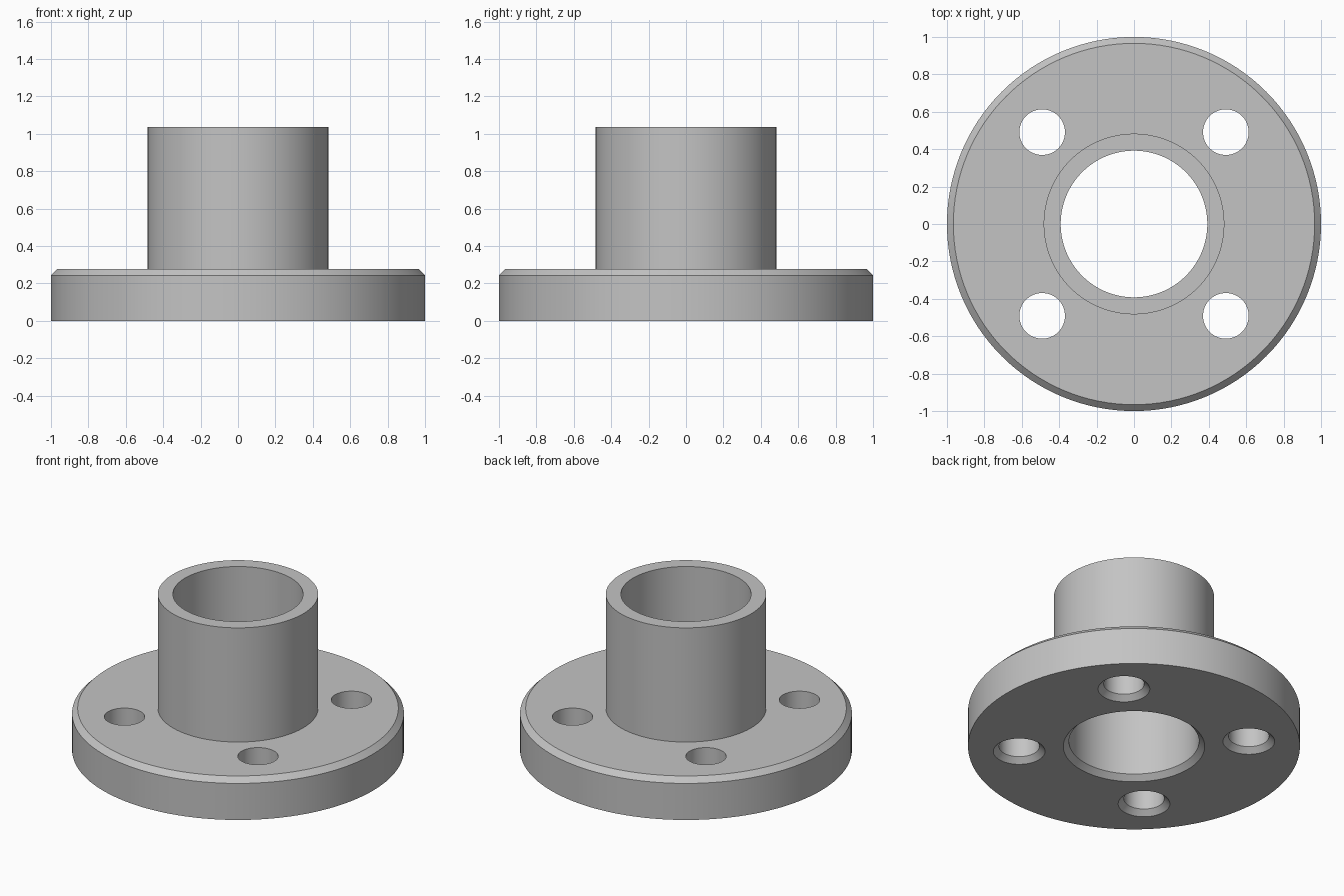
import bpy
import bmesh
from math import cos, sin, tau

cube = bpy.data.objects.get("Cube")
if cube:
    bpy.data.objects.remove(cube, do_unlink=True)

metal = bpy.data.materials.new("plain grey metal")
metal.use_nodes = True
grey = (0.55, 0.55, 0.55, 1)
metal.diffuse_color = grey
metal.node_tree.nodes["Principled BSDF"].inputs["Base Color"].default_value = grey


def add_lathe(bm, profile, segments, centre=(0, 0)):
    """Revolve a closed (radius, height) profile; radius 0 becomes a pole cap."""
    rings = []
    for r, z in profile:
        rings.append([bm.verts.new((centre[0] + r * cos(tau * i / segments),
                                    centre[1] + r * sin(tau * i / segments), z))
                      for i in range(segments)])
    return rings


def bridge(bm, lower, upper):
    n = len(lower)
    for i in range(n):
        j = (i + 1) % n
        bm.faces.new((lower[i], lower[j], upper[j], upper[i]))


def finish(bm, name):
    bmesh.ops.recalc_face_normals(bm, faces=bm.faces)
    mesh = bpy.data.meshes.new(name)
    bm.to_mesh(mesh)
    bm.free()
    mesh.materials.append(metal)
    obj = bpy.data.objects.new(name, mesh)
    bpy.context.collection.objects.link(obj)
    return obj


# Flange and hollow tube turned as one piece, with chamfered rim and bore mouth
BORE, TUBE, RIM, CHAMFER = 0.392, 0.483, 1.0, 0.034
TOP, DECK = 1.036, 0.277
profile = [(BORE + CHAMFER, 0), (RIM, 0), (RIM, DECK - CHAMFER),
           (RIM - CHAMFER, DECK), (TUBE, DECK), (TUBE, TOP),
           (BORE, TOP), (BORE, CHAMFER)]
bm = bmesh.new()
rings = add_lathe(bm, profile, 128)
for k, ring in enumerate(rings):
    bridge(bm, ring, rings[(k + 1) % len(rings)])
flange = finish(bm, "flanged_tube")

# Four bolt holes, each countersunk from below
HOLE, OFFSET, OVER = 0.122, 0.491, 0.05
bm = bmesh.new()
for sx in (-1, 1):
    for sy in (-1, 1):
        rings = add_lathe(bm, [(HOLE + CHAMFER + OVER, -OVER), (HOLE, CHAMFER),
                               (HOLE, DECK + OVER)], 64, (sx * OFFSET, sy * OFFSET))
        for low, high in zip(rings, rings[1:]):
            bridge(bm, low, high)
        bm.faces.new(rings[0])
        bm.faces.new(rings[-1])
cutter = finish(bm, "bolt_hole_cutter")
cutter.hide_render = True

cut = flange.modifiers.new("bolt holes", "BOOLEAN")
cut.operation = "DIFFERENCE"
cut.solver = "EXACT"
cut.object = cutter

bpy.ops.object.select_all(action="DESELECT")
flange.select_set(True)
bpy.context.view_layer.objects.active = flange
bpy.ops.object.modifier_apply(modifier=cut.name)
bpy.data.objects.remove(cutter, do_unlink=True)
bpy.ops.object.shade_smooth_by_angle(angle=0.5)
